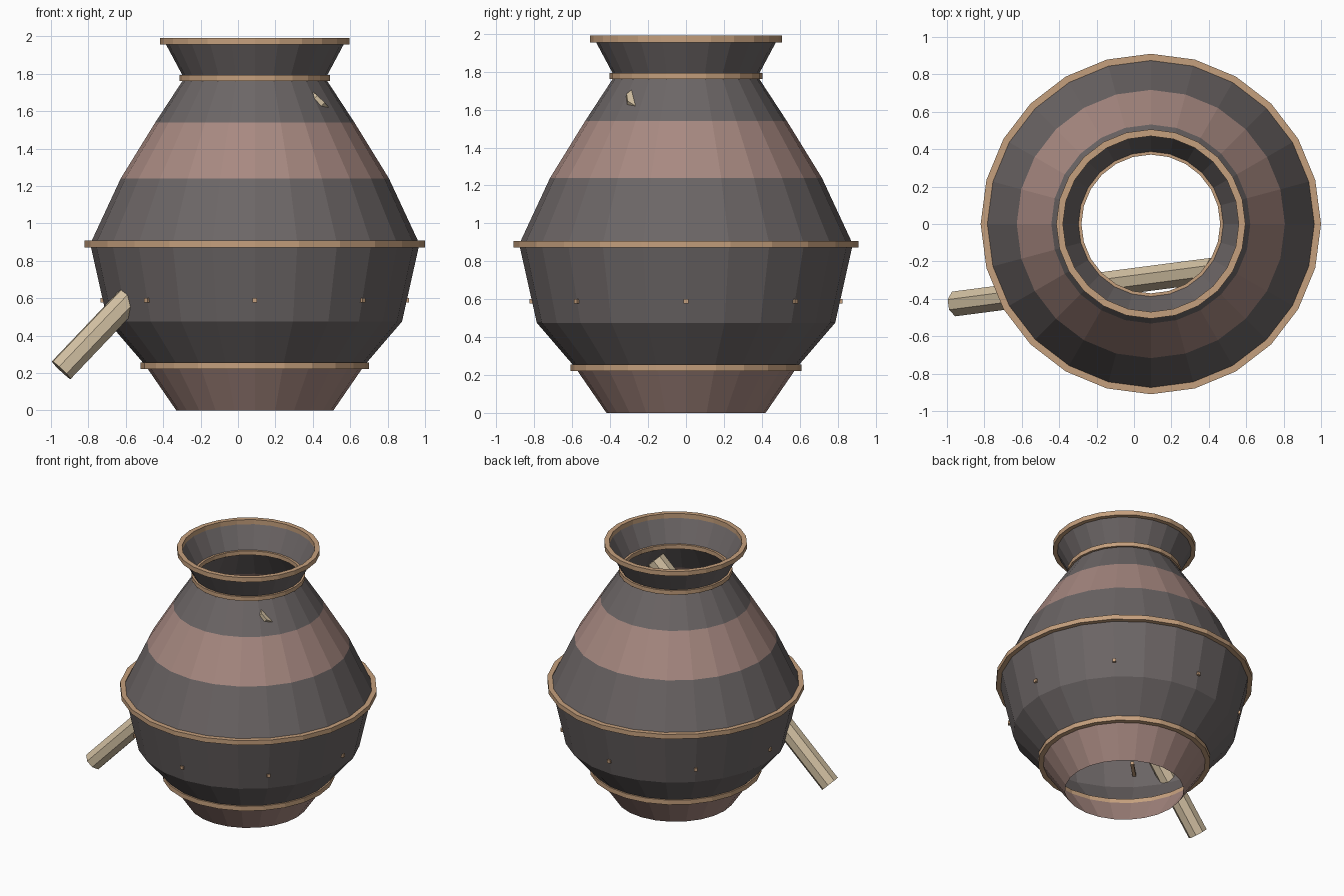
import bpy, bmesh, math
from mathutils import Vector, Matrix

if "Cube" in bpy.data.objects:
    bpy.data.objects.remove(bpy.data.objects["Cube"])

SIDES = 24
CX = 0.09          # the pot sits a little right of centre, the pole sticks out left


def material(name, rgb):
    m = bpy.data.materials.new(name)
    m.diffuse_color = (*rgb, 1)
    m.use_nodes = True
    m.node_tree.nodes["Principled BSDF"].inputs["Base Color"].default_value = m.diffuse_color
    return m


GREY = material("grey clay", (0.150, 0.132, 0.132))
PINK = material("pink clay", (0.390, 0.250, 0.220))
TAN = material("tan rope", (0.560, 0.350, 0.205))
WOOD = material("pale wood", (0.660, 0.540, 0.370))


def finish(name, bm, mats, normals=True):
    if normals:
        bmesh.ops.recalc_face_normals(bm, faces=bm.faces)
    me = bpy.data.meshes.new(name)
    bm.to_mesh(me)
    bm.free()
    for m in mats:
        me.materials.append(m)
    ob = bpy.data.objects.new(name, me)
    bpy.context.collection.objects.link(ob)
    return ob


def around(r, z, i):
    a = 2 * math.pi * i / SIDES
    return (CX + r * math.cos(a), r * math.sin(a), z)


# Pot wall: open at both ends, with pink foot and pink shoulder band
profile = [(0.42, 0), (0.585, 0.24), (0.787, 0.475), (0.88, 0.89),
           (0.717, 1.24), (0.532, 1.54), (0.378, 1.775), (0.485, 1.975)]
bm = bmesh.new()
rows = [[bm.verts.new(around(r, z, i)) for i in range(SIDES)] for r, z in profile]
for k in range(len(rows) - 1):
    for i in range(SIDES):
        j = (i + 1) % SIDES
        f = bm.faces.new((rows[k][i], rows[k][j], rows[k + 1][j], rows[k + 1][i]))
        f.material_index = 1 if k in (0, 4) else 0
finish("pot_wall", bm, [GREY, PINK], normals=False)


# Hoops: rings of mitred blocks that run through the wall
def hoop(name, r, z, half=0.018):
    bm = bmesh.new()
    section = [(r - 2 * half, z - half), (r, z - half), (r, z + half), (r - 2 * half, z + half)]
    for i in range(SIDES):
        a, b = ([bm.verts.new(around(p, q, i + d)) for p, q in section] for d in (0, 1))
        for k in range(4):
            n = (k + 1) % 4
            bm.faces.new((a[k], a[n], b[n], b[k]))
        bm.faces.new(a[::-1])
        bm.faces.new(b)
    finish(name, bm, [TAN])


hoop("foot_hoop", 0.61, 0.238)
hoop("belly_hoop", 0.91, 0.89)
hoop("neck_hoop", 0.403, 1.777, 0.016)
hoop("rim_hoop", 0.506, 1.973)


# Straight rods between two points
def rod(name, start, end, radius, sides, mat, turn=0):
    start, end = Vector(start), Vector(end)
    d = end - start
    bm = bmesh.new()
    bmesh.ops.create_cone(bm, cap_ends=True, segments=sides, radius1=radius,
                          radius2=radius, depth=d.length)
    rot = d.to_track_quat('Z', 'Y').to_matrix().to_4x4()
    bm.transform(Matrix.Translation((start + end) / 2) @ rot @ Matrix.Rotation(turn, 4, 'Z'))
    finish(name, bm, [mat])


# Pole leaning through the pot
rod("pole", (-0.945, -0.425, 0.215), (0.435, -0.245, 1.665), 0.072, 8, WOOD, math.pi / 8)

# Pegs through the belly
for i in range(8):
    a = math.pi * i / 4
    u = Vector((math.cos(a), math.sin(a), 0))
    base = Vector((CX, 0, 0.588))
    rod(f"peg_{i + 1}", base + u * 0.64, base + u * 0.825, 0.017, 4, TAN, math.pi / 4)
